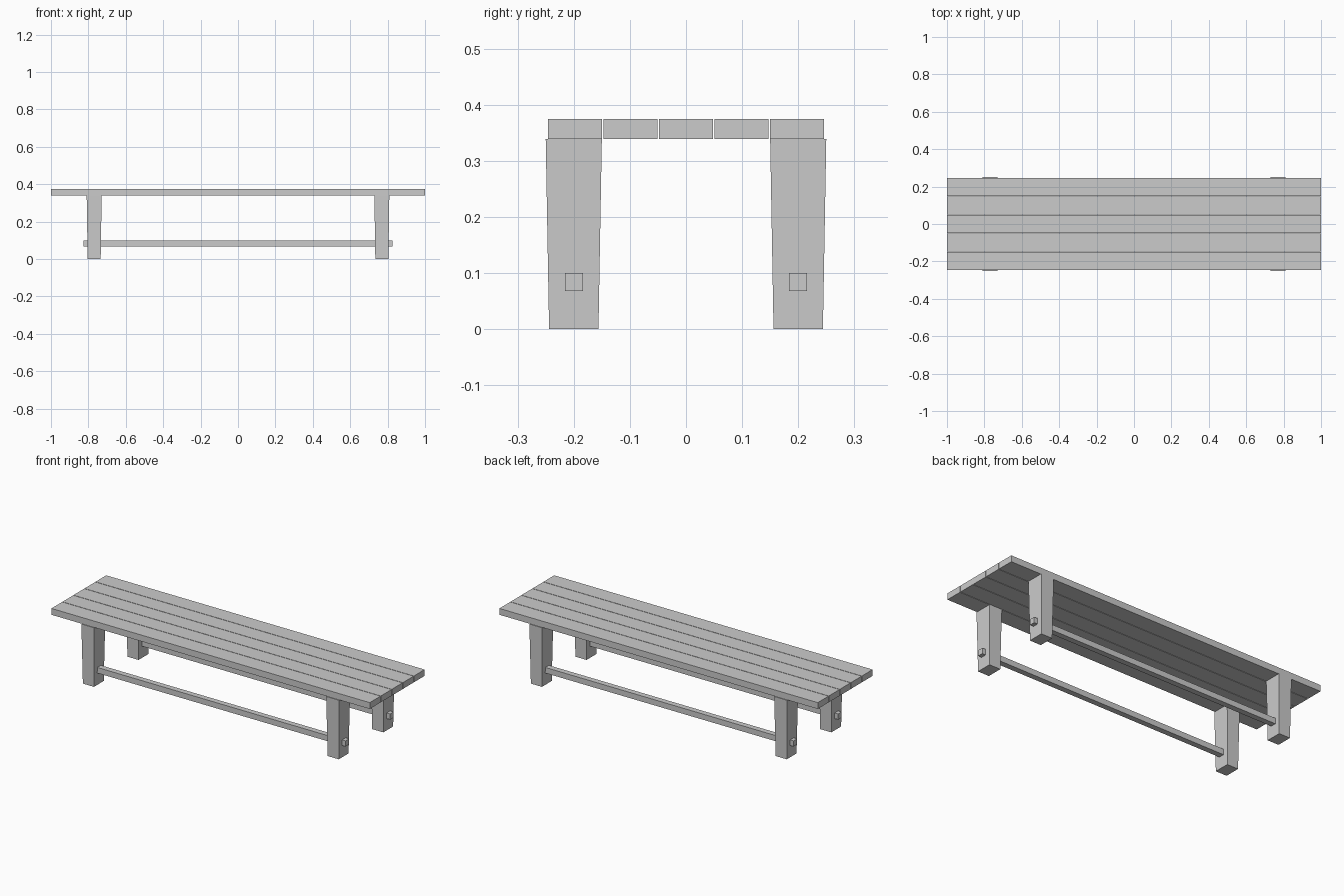
import bpy, bmesh
from mathutils import Vector

if "Cube" in bpy.data.objects:
    bpy.data.objects.remove(bpy.data.objects["Cube"])


def block(name, center, size, bottom_scale=(1, 1)):
    """Box whose lower face can be scaled to give a taper."""
    bm = bmesh.new()
    bmesh.ops.create_cube(bm, size=1)
    for v in bm.verts:
        sx, sy = bottom_scale if v.co.z < 0 else (1, 1)
        v.co = Vector((v.co.x * size[0] * sx, v.co.y * size[1] * sy, v.co.z * size[2]))
    mesh = bpy.data.meshes.new(name)
    bm.to_mesh(mesh)
    bm.free()
    obj = bpy.data.objects.new(name, mesh)
    obj.location = center
    bpy.context.collection.objects.link(obj)
    return obj


# Seat planks with narrow gaps
for i in range(5):
    block(f"seat_plank_{i + 1}", (0, (i - 2) * 0.099, 0.357), (2.0, 0.096, 0.036))

for y, side in ((-0.2, "front"), (0.2, "back")):
    # Legs tapering toward the floor
    for x, end in ((-0.769, "left"), (0.769, "right")):
        block(f"{side}_{end}_leg", (x, y, 0.1695), (0.08, 0.1, 0.339), (0.87, 0.88))
    # Stretcher running through both legs
    block(f"{side}_stretcher", (0, y, 0.084), (1.654, 0.032, 0.032))
